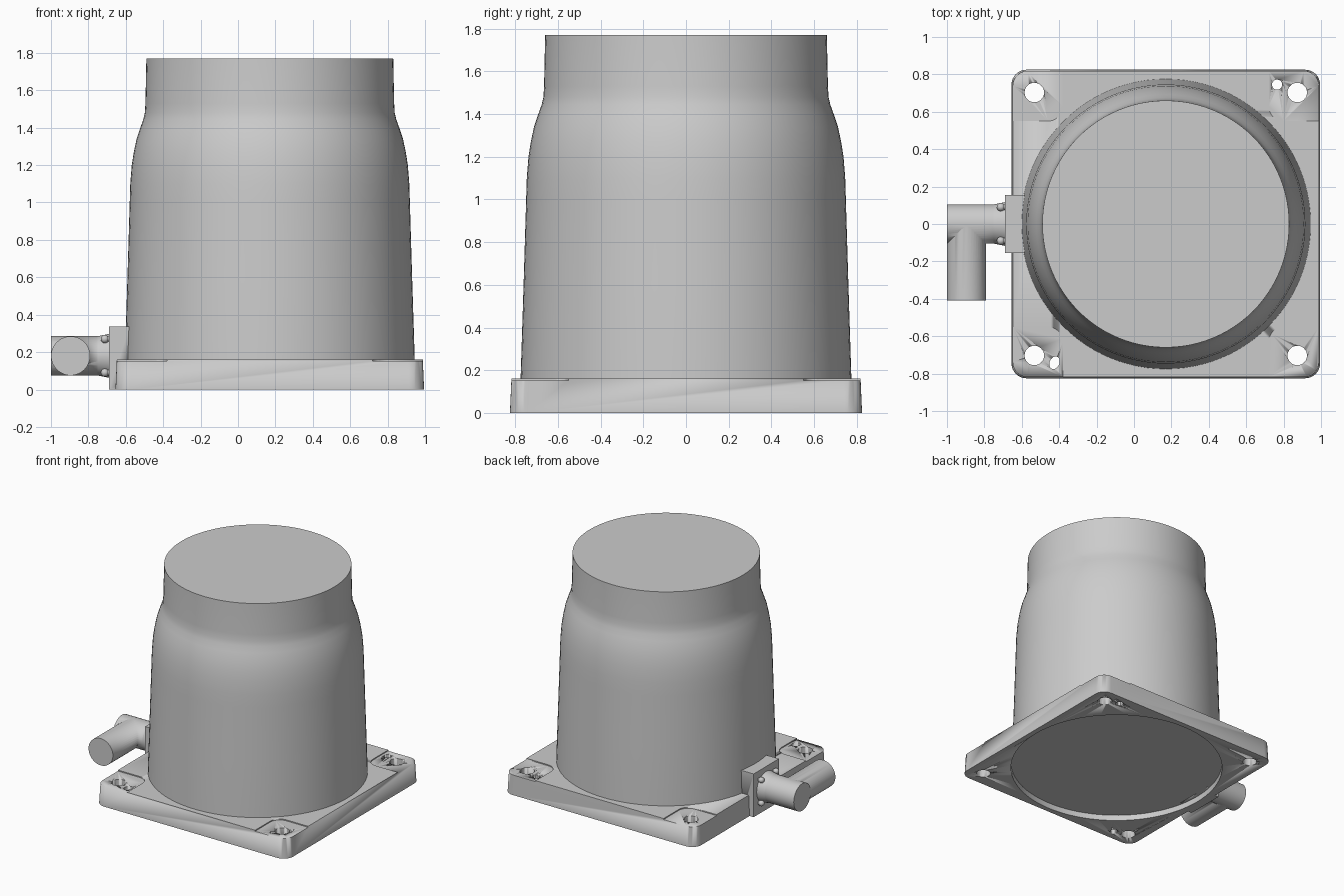
import bpy, bmesh, math
from mathutils import Matrix, Vector

cube = bpy.data.objects.get("Cube")
if cube:
    bpy.data.objects.remove(cube, do_unlink=True)

grey = bpy.data.materials.new("plain grey")
grey.use_nodes = True
grey.diffuse_color = (0.6, 0.6, 0.6, 1)
grey.node_tree.nodes["Principled BSDF"].inputs["Base Color"].default_value = (0.6, 0.6, 0.6, 1)

CX = 0.17        # centre of plate and housing
PORT_Z = 0.18    # centre height of the side connector


def finish(name, bm, angle=30):
    bmesh.ops.recalc_face_normals(bm, faces=bm.faces)
    mesh = bpy.data.meshes.new(name)
    bm.to_mesh(mesh)
    bm.free()
    mesh.materials.append(grey)
    obj = bpy.data.objects.new(name, mesh)
    bpy.context.collection.objects.link(obj)
    bpy.ops.object.select_all(action='DESELECT')
    obj.select_set(True)
    bpy.context.view_layer.objects.active = obj
    bpy.ops.object.shade_smooth_by_angle(angle=math.radians(angle))
    return obj


def rod(name, start, end, r1, r2=None, segments=48):
    start, end = Vector(start), Vector(end)
    axis = end - start
    turn = axis.to_track_quat('Z', 'Y').to_matrix().to_4x4()
    bm = bmesh.new()
    bmesh.ops.create_cone(bm, cap_ends=True, segments=segments, radius1=r1,
                          radius2=r1 if r2 is None else r2, depth=axis.length,
                          matrix=Matrix.Translation((start + end) / 2) @ turn)
    return finish(name, bm)


def rounded_block(name, centre, half, z0, z1, radius, taper=0.0):
    """Upright block with rounded vertical corners and a slight draft."""
    bm = bmesh.new()
    rings = []
    for z, inset in ((z0, 0), (z1, taper)):
        ring = []
        for k, (sx, sy) in enumerate(((1, 1), (-1, 1), (-1, -1), (1, -1))):
            for i in range(9):
                a = (k + i / 8) * math.pi / 2
                ring.append(bm.verts.new((
                    centre[0] + sx * (half - inset - radius) + radius * math.cos(a),
                    centre[1] + sy * (half - inset - radius) + radius * math.sin(a), z)))
        rings.append(ring)
    bm.faces.new(rings[0])
    bm.faces.new(rings[1])
    n = len(rings[0])
    for i in range(n):
        j = (i + 1) % n
        bm.faces.new((rings[0][i], rings[0][j], rings[1][j], rings[1][i]))
    return finish(name, bm)


def cut(target, cutter):
    cutter.hide_render = True
    mod = target.modifiers.new("cut", 'BOOLEAN')
    mod.operation = 'DIFFERENCE'
    mod.solver = 'EXACT'
    mod.object = cutter
    bpy.context.view_layer.objects.active = target
    bpy.ops.object.modifier_apply(modifier=mod.name)


def remove(cutters):
    for c in cutters:
        bpy.data.objects.remove(c, do_unlink=True)


# Base plate with sunken corner pads, bolt holes and dowel holes
plate = rounded_block("base_plate", (CX, 0), 0.825, 0, 0.16, 0.08, 0.007)
recess = rod("recess_cutter", (CX, 0, -0.1), (CX, 0, 0.045), 0.785, segments=96)
cutters = [recess]
for sx in (-1, 1):
    for sy in (-1, 1):
        cutters.append(rounded_block("pad_cutter", (CX + sx * 0.85, sy * 0.85),
                                     0.3, 0.152, 0.3, 0.08))
        x, y = CX + sx * 0.703, sy * 0.703
        cutters.append(rod("bolt_cutter", (x, y, -0.1), (x, y, 0.3), 0.052))
cutters.append(rod("dowel_cutter", (0.765, 0.745, -0.1), (0.765, 0.745, 0.3), 0.027))
bm = bmesh.new()
bmesh.ops.create_cone(bm, cap_ends=True, segments=32, radius1=1, radius2=1, depth=0.5,
                      matrix=Matrix.Translation((-0.425, -0.742, 0.1))
                      @ Matrix.Rotation(math.radians(-25), 4, 'Z')
                      @ Matrix.Diagonal((0.026, 0.035, 1, 1)))
cutters.append(finish("slot_cutter", bm))
for c in cutters:
    cut(plate, c)

# Connector mounting block on the right side
bm = bmesh.new()
bmesh.ops.create_cube(bm, size=1, matrix=Matrix.Translation((-0.635, 0, 0.168))
                      @ Matrix.Diagonal((0.11, 0.31, 0.336, 1)))
block = finish("mounting_block", bm)
cut(block, recess)
remove(cutters)

# Shouldered round housing, turned from a profile
profile = [(0.777, 0.045), (0.775, 0.16), (0.761, 0.6), (0.749, 1.0), (0.746, 1.1),
           (0.738, 1.2), (0.727, 1.27), (0.712, 1.34), (0.692, 1.4), (0.676, 1.445),
           (0.668, 1.48), (0.665, 1.53), (0.66, 1.77)]
bm = bmesh.new()
points = [(0, profile[0][1])] + profile + [(0, profile[-1][1])]
verts = [bm.verts.new((r, 0, z)) for r, z in points]
edges = [bm.edges.new(pair) for pair in zip(verts, verts[1:])]
bmesh.ops.spin(bm, geom=verts + edges, axis=(0, 0, 1), cent=(0, 0, 0),
               steps=96, angle=2 * math.pi)
bmesh.ops.remove_doubles(bm, verts=bm.verts, dist=0.0005)
bmesh.ops.translate(bm, verts=bm.verts, vec=(CX, 0, 0))
finish("housing", bm)

# Elbow connector: flared collar, stub and outlet
rod("connector_collar", (-0.685, 0, PORT_Z), (-0.75, 0, PORT_Z), 0.118, 0.105)
stub = rod("connector_stub", (-0.74, 0, PORT_Z), (-1.0, 0, PORT_Z), 0.105)
outlet = rod("connector_outlet", (-0.895, 0, PORT_Z), (-0.895, -0.408, PORT_Z), 0.1045)
mod = stub.modifiers.new("join", 'BOOLEAN')
mod.operation = 'UNION'
mod.solver = 'EXACT'
mod.object = outlet
bpy.context.view_layer.objects.active = stub
bpy.ops.object.modifier_apply(modifier=mod.name)
stub.name = "elbow_connector"
remove([outlet])

# Four screws around the collar
for sy in (-1, 1):
    for sz in (-1, 1):
        y, z = sy * 0.09, PORT_Z + sz * 0.09
        rod("screw_shank", (-0.68, y, z), (-0.715, y, z), 0.014, segments=16)
        bm = bmesh.new()
        bmesh.ops.create_uvsphere(bm, u_segments=16, v_segments=8, radius=0.022,
                                  matrix=Matrix.Translation((-0.712, y, z)))
        finish("screw_head", bm, 60)
